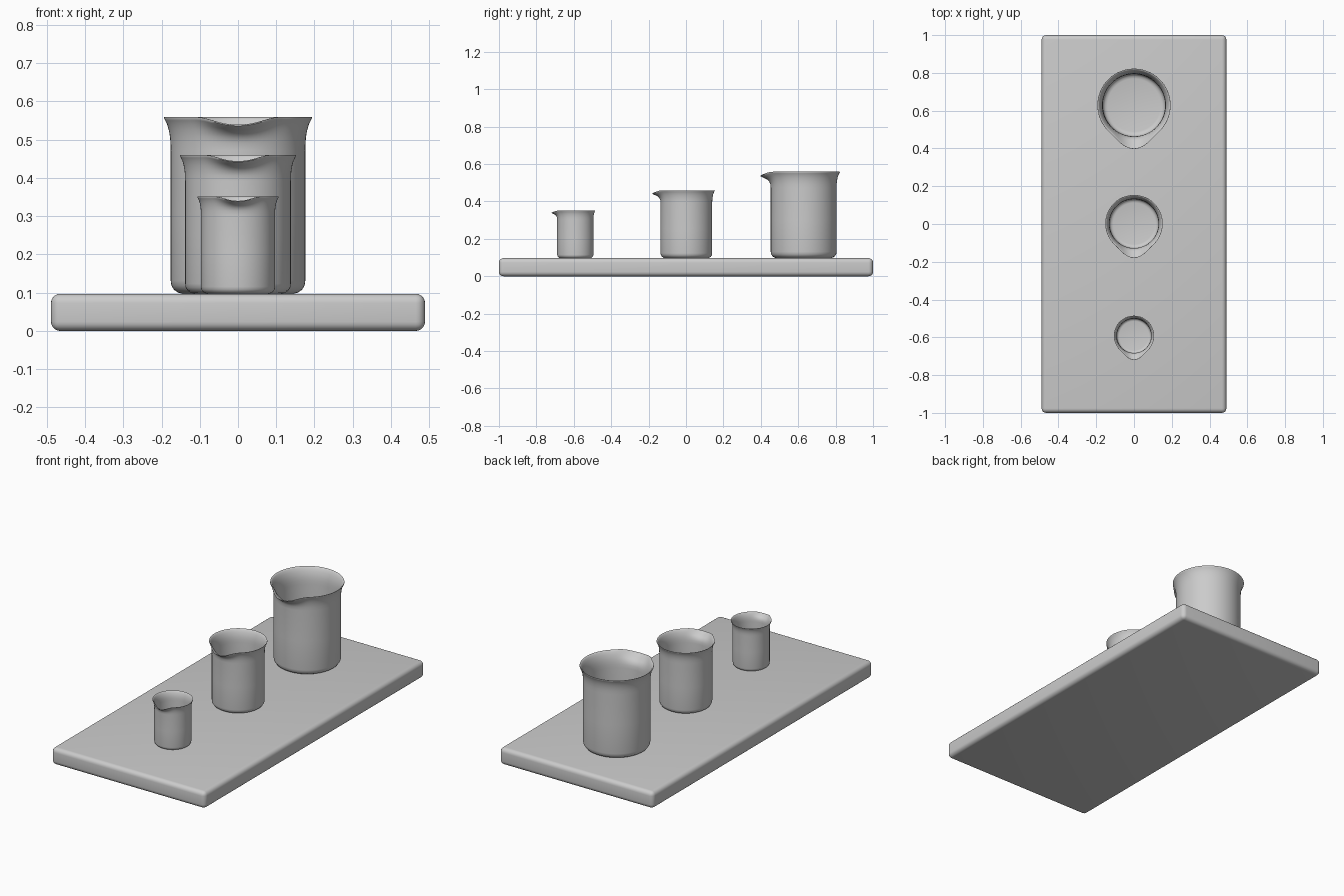
import bpy, bmesh
from math import sin, cos, pi, radians, atan2

if "Cube" in bpy.data.objects:
    bpy.data.objects.remove(bpy.data.objects["Cube"])

SEGMENTS = 96

# Half section of the large beaker: radius, height, spout influence (0..1)
PROFILE = [
    (0.145, 0.000, 0), (0.156, 0.003, 0), (0.167, 0.010, 0), (0.174, 0.021, 0),
    (0.176, 0.034, 0), (0.176, 0.200, 0), (0.176, 0.375, 0), (0.1765, 0.395, 0.03),
    (0.178, 0.412, 0.15), (0.181, 0.428, 0.38), (0.185, 0.442, 0.68),
    (0.190, 0.453, 0.93), (0.1935, 0.459, 1), (0.193, 0.462, 1), (0.190, 0.462, 1),
    (0.184, 0.455, 0.92), (0.177, 0.441, 0.65), (0.172, 0.426, 0.35),
    (0.168, 0.410, 0.13), (0.166, 0.390, 0.02), (0.165, 0.370, 0), (0.165, 0.200, 0),
    (0.165, 0.036, 0), (0.162, 0.023, 0), (0.153, 0.014, 0), (0.140, 0.011, 0),
]


def link(name, bm):
    mesh = bpy.data.meshes.new(name)
    bm.to_mesh(mesh)
    bm.free()
    obj = bpy.data.objects.new(name, mesh)
    bpy.context.collection.objects.link(obj)
    return obj


def smooth(obj):
    bpy.ops.object.select_all(action='DESELECT')
    obj.select_set(True)
    bpy.context.view_layer.objects.active = obj
    bpy.ops.object.shade_smooth_by_angle(angle=radians(50))


def bump(angle, width):
    # Soft peak centred on the -y direction
    t = abs(atan2(sin(angle + pi / 2), cos(angle + pi / 2))) / radians(width)
    return (0.5 + 0.5 * cos(pi * t)) ** 1.2 if t < 1 else 0


def beaker(name, y, scale):
    bm = bmesh.new()
    rings = []
    for r, z, spout in PROFILE:
        ring = []
        for i in range(SEGMENTS):
            a = 2 * pi * i / SEGMENTS
            radius = r + 0.038 * spout * bump(a, 44)
            height = z - 0.020 * spout * bump(a, 36)
            ring.append(bm.verts.new((radius * cos(a), radius * sin(a), height)))
        rings.append(ring)
    for low, high in zip(rings, rings[1:]):
        for i in range(SEGMENTS):
            j = (i + 1) % SEGMENTS
            bm.faces.new((low[i], low[j], high[j], high[i]))
    # Outside base and inside floor
    bm.faces.new(rings[0][::-1])
    bm.faces.new(rings[-1])
    obj = link(name, bm)
    obj.location = (0, y, 0.097)
    obj.scale = (scale,) * 3
    smooth(obj)


# Board with rounded edges
bm = bmesh.new()
bmesh.ops.create_cube(bm, size=1)
for v in bm.verts:
    v.co = (v.co.x * 0.978, v.co.y * 2, (v.co.z + 0.5) * 0.097)
bmesh.ops.bevel(bm, geom=bm.edges[:], offset=0.024, segments=5, profile=0.5,
                affect='EDGES')
smooth(link("board", bm))

# Three beakers of growing size
beaker("small_beaker", -0.592, 0.55)
beaker("medium_beaker", 0.002, 0.785)
beaker("large_beaker", 0.629, 1.0)
